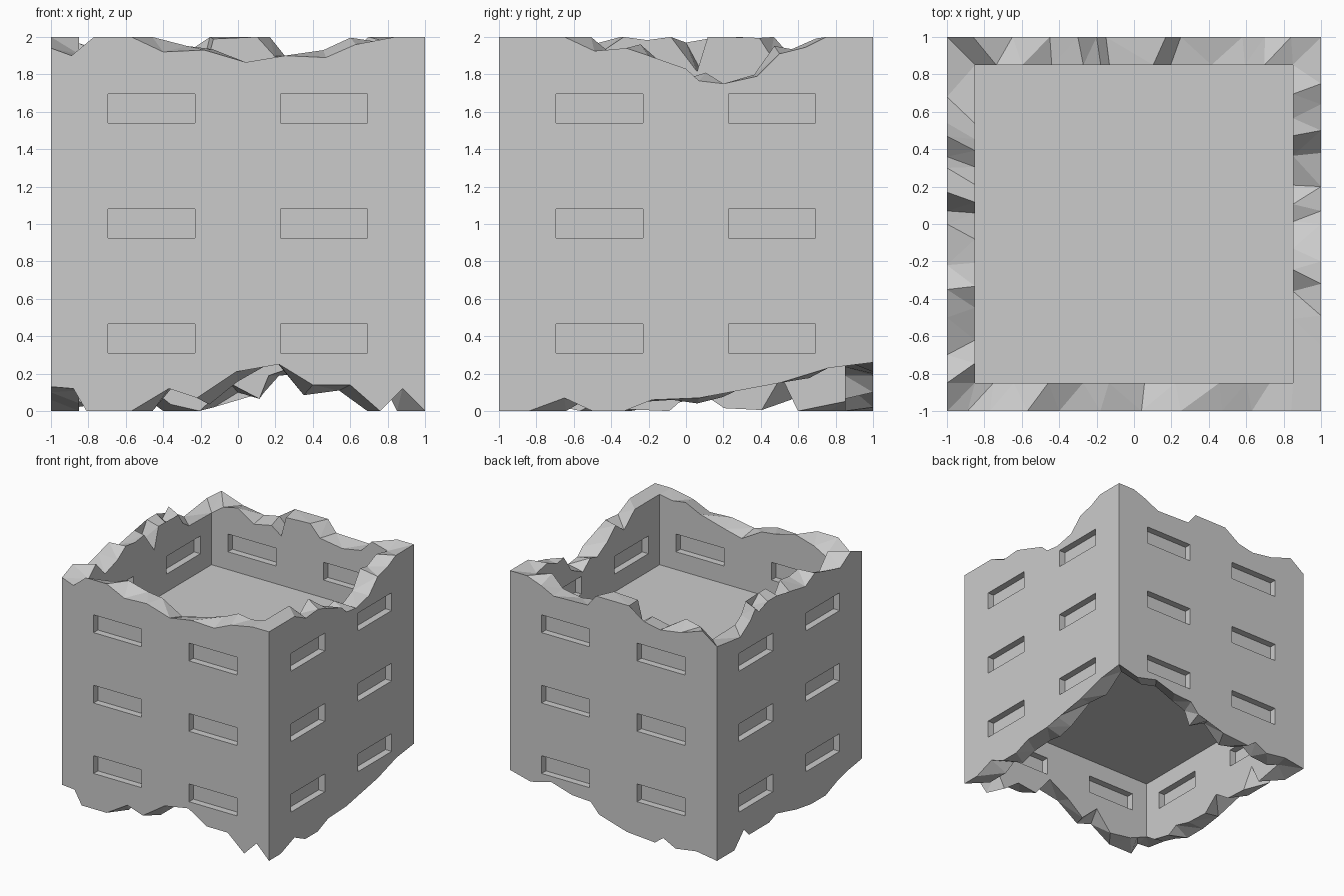
import bpy, bmesh, random
from mathutils import Vector

if "Cube" in bpy.data.objects:
    bpy.data.objects.remove(bpy.data.objects["Cube"])

random.seed(4)
INNER = 0.85          # inner wall face
WIN_DEPTH = 0.06      # recess on each side of the wall

# Broken edges of each wall as (distance along wall, height), start corner included, going round
TOP = [
    [(-1, 1.94), (-.89, 1.9), (-.77, 2), (-.57, 2), (-.4, 1.92), (-.18, 1.93), (.04, 1.865),
     (.25, 1.9), (.47, 1.89), (.63, 1.96), (.84, 2)],                                    # front
    [(-1, 2), (-.65, 2), (-.49, 1.925), (-.32, 1.94), (-.2, 1.9), (0, 1.83), (.07, 1.765),
     (.2, 1.75), (.38, 1.79), (.5, 1.91), (.64, 1.945), (.75, 2)],                       # right
    [(-1, 2), (-.84, 2), (-.7, 1.95), (-.58, 1.89), (-.25, 1.9), (-.17, 2), (.15, 2), (.2, 1.8),
     (.3, 1.9), (.45, 1.87), (.65, 1.9), (.86, 1.97)],                                   # back
    [(-1, 1.87), (-.68, 1.83), (-.54, 1.92), (-.47, 2), (-.36, 1.9), (-.3, 2), (-.17, 2),
     (-.07, 1.84), (0, 1.97), (.22, 1.93), (.35, 2), (.5, 1.96), (.7, 1.91), (.85, 2)],  # left
]
BOTTOM = [
    [(-1, .13), (-.88, .12), (-.81, 0), (-.57, 0), (-.37, .12), (-.22, .07), (-.01, .21),
     (.22, .25), (.4, .14), (.6, .14), (.76, 0), (.88, .12)],
    [(-1, 0), (-.84, 0), (-.65, .07), (-.5, 0), (-.33, 0), (-.18, .06), (.07, .07),
     (.2, .11), (.5, .15), (.76, .23)],
    [(-1, .26), (-.8, .21), (-.6, .26), (-.4, .2), (-.22, .19), (-.14, .1), (0, .1),
     (.13, .02), (.4, 0), (.48, .06), (.6, 0), (.8, .03)],
    [(-1, 0), (-.76, 0), (-.63, .13), (-.56, .06), (-.28, .06), (-.18, .1), (.1, .03),
     (.3, 0), (.5, 0), (.65, .06), (.8, .1)],
]


def on_wall(side, along, out, z):
    """Point on a wall: 0 front, 1 right, 2 back, 3 left."""
    x, y = along, -out
    for _ in range(side):
        x, y = -y, x
    return Vector((x, y, z))


def broken_rim(bm, profiles):
    """Outer and inner rim vertices per wall, inner rim jittered for a torn look."""
    outer, inner = [], []
    for side, prof in enumerate(profiles):
        o, i = [], []
        for k, (s, z) in enumerate(prof):
            nxt = prof[k + 1][0] if k + 1 < len(prof) else 1
            shift = 0 if k == 0 else random.uniform(0, .45) * (nxt - s)
            zi = min(2, max(0, z + random.uniform(-.06, .06)))
            o.append(bm.verts.new(on_wall(side, s, 1, z)))
            i.append(bm.verts.new(on_wall(side, (s + shift) * INNER, INNER, zi)))
        outer.append(o)
        inner.append(i)
    # each wall ends in the next wall's corner
    close = lambda loops: [loops[k] + [loops[(k + 1) % 4][0]] for k in range(4)]
    outer, inner = close(outer), close(inner)
    for o, i in zip(outer, inner):
        for k in range(len(o) - 1):
            bm.faces.new((o[k], o[k + 1], i[k + 1], i[k]))
    return outer, inner


def add_box(bm, a, b):
    lo = [min(p, q) for p, q in zip(a, b)]
    hi = [max(p, q) for p, q in zip(a, b)]
    cube = bmesh.ops.create_cube(bm, size=1)["verts"]
    for v in cube:
        v.co = Vector([l + (c + .5) * (h - l) for c, l, h in zip(v.co, lo, hi)])


def to_object(bm, name):
    bmesh.ops.recalc_face_normals(bm, faces=bm.faces[:])
    mesh = bpy.data.meshes.new(name)
    bm.to_mesh(mesh)
    bm.free()
    obj = bpy.data.objects.new(name, mesh)
    bpy.context.collection.objects.link(obj)
    return obj


# Walls: one closed ring with torn top and bottom
bm = bmesh.new()
top_out, top_in = broken_rim(bm, TOP)
bot_out, bot_in = broken_rim(bm, BOTTOM)
for t, b in zip(top_out + top_in, bot_out + bot_in):
    bm.faces.new(b + t[::-1])
bmesh.ops.triangulate(bm, faces=bm.faces[:])
walls = to_object(bm, "walls")

# Window recesses, inside and outside of every wall
bm = bmesh.new()
for side in range(4):
    for z in (.31, .925, 1.54):
        for x in (-.695, .227):
            for out_a, out_b in ((1.1, 1 - WIN_DEPTH), (INNER + WIN_DEPTH, INNER - .05)):
                add_box(bm, on_wall(side, x, out_a, z), on_wall(side, x + .465, out_b, z + .155))
cutter = to_object(bm, "window_cutter")
cutter.hide_render = True

mod = walls.modifiers.new("windows", 'BOOLEAN')
mod.operation = 'DIFFERENCE'
mod.solver = 'EXACT'
mod.object = cutter
bpy.context.view_layer.objects.active = walls
walls.select_set(True)
bpy.ops.object.modifier_apply(modifier=mod.name)
bpy.data.objects.remove(cutter)

# Floor slabs between the storeys
for name, z in (("lower_floor", .615), ("upper_floor", 1.23)):
    bm = bmesh.new()
    add_box(bm, (-INNER, -INNER, z), (INNER, INNER, z + .155))
    to_object(bm, name)
